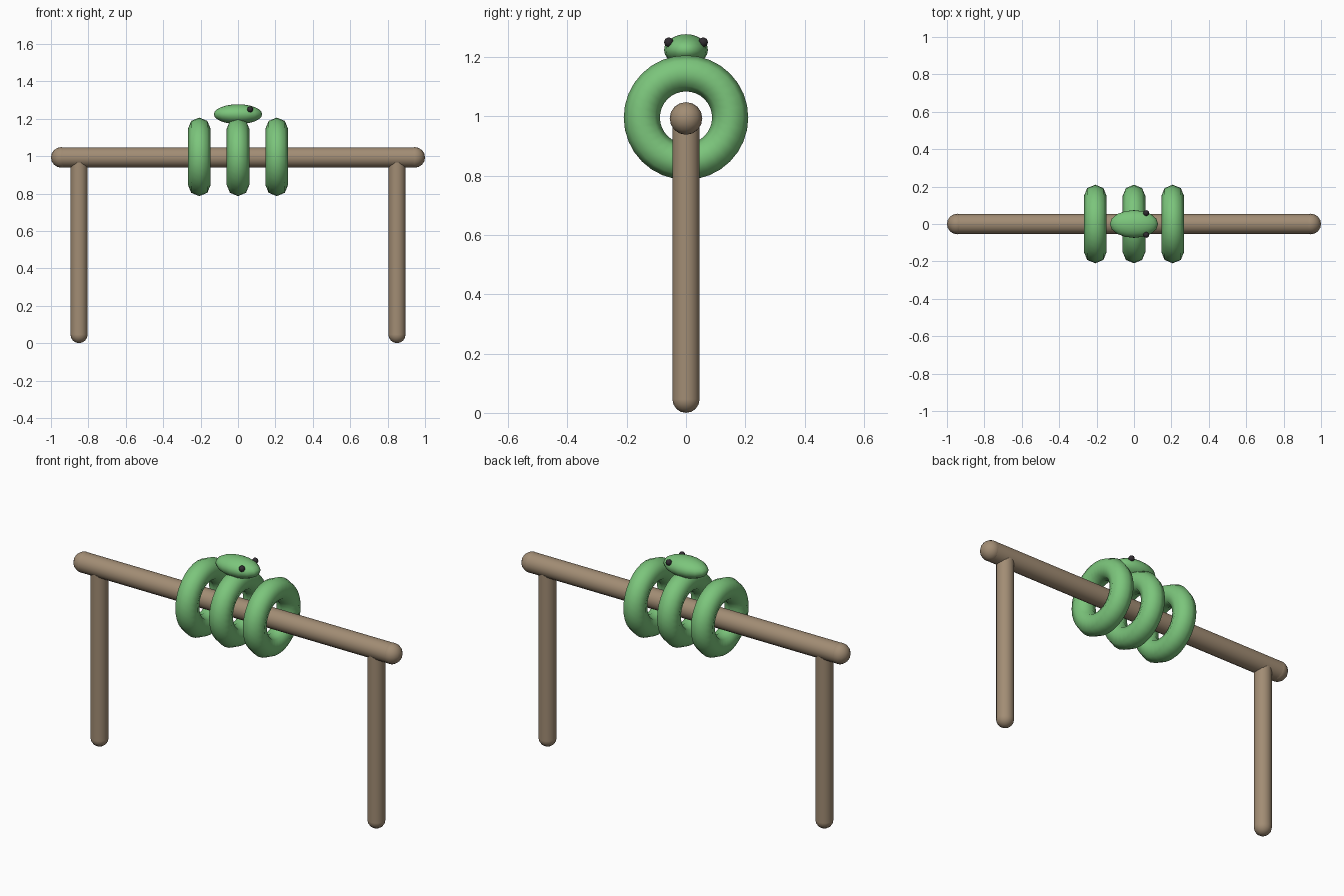
import bpy
from math import pi

if "Cube" in bpy.data.objects:
    bpy.data.objects.remove(bpy.data.objects["Cube"], do_unlink=True)


def material(name, color):
    mat = bpy.data.materials.new(name)
    mat.use_nodes = True
    mat.diffuse_color = color
    mat.node_tree.nodes["Principled BSDF"].inputs["Base Color"].default_value = color
    return mat


wood = material("wood brown", (0.36, 0.265, 0.175, 1))
green = material("snake green", (0.2, 0.56, 0.2, 1))
black = material("eye black", (0.03, 0.025, 0.03, 1))


def finish(name, mat):
    obj = bpy.context.object
    obj.name = obj.data.name = name
    obj.data.materials.append(mat)
    bpy.ops.object.shade_smooth_by_angle(angle=pi / 3)
    return obj


def ball(name, mat, location, size, segments=16, rings=12):
    bpy.ops.mesh.primitive_uv_sphere_add(segments=segments, ring_count=rings,
                                         radius=1, location=location)
    bpy.context.object.scale = size
    bpy.ops.object.transform_apply(location=False, rotation=False, scale=True)
    return finish(name, mat)


def rod(name, location, radius, length, tilt=0):
    bpy.ops.mesh.primitive_cylinder_add(vertices=16, radius=radius, depth=length,
                                        location=location, rotation=(0, tilt, 0))
    return finish(name, wood)


BAR_Z, BAR_R, LEG_R, COIL_GAP = 0.993, 0.055, 0.046, 0.207

# Perch bar, with a rounded knob and a leg at each end
rod("perch_bar", (0, 0, BAR_Z), BAR_R - 0.001, 1.89, pi / 2)
for side, label in ((1, "left"), (-1, "right")):
    ball(label + "_bar_knob", wood, (side * 0.945, 0, BAR_Z), (BAR_R,) * 3, 16, 8)
    leg_top = BAR_Z - 0.02
    rod(label + "_leg", (side * 0.85, 0, (leg_top + LEG_R) / 2),
        LEG_R, leg_top - LEG_R)
    ball(label + "_leg_foot", wood, (side * 0.85, 0, LEG_R), (LEG_R,) * 3, 16, 8)

# Body coils looped around the bar
for i, label in enumerate(("right", "middle", "left")):
    bpy.ops.mesh.primitive_torus_add(major_segments=32, minor_segments=8,
                                     major_radius=0.149, minor_radius=0.061,
                                     location=((i - 1) * COIL_GAP, 0, BAR_Z + 0.003),
                                     rotation=(0, pi / 2, 0))
    coil = finish(label + "_coil", green)
    coil.data.shade_smooth()

# Head resting on the middle coil, facing +x
ball("head", green, (0, 0, 1.224), (0.129, 0.074, 0.053))
for side, label in ((1, "left"), (-1, "right")):
    ball(label + "_eye", black, (0.065, side * 0.058, 1.25), (0.016,) * 3, 12, 8)
